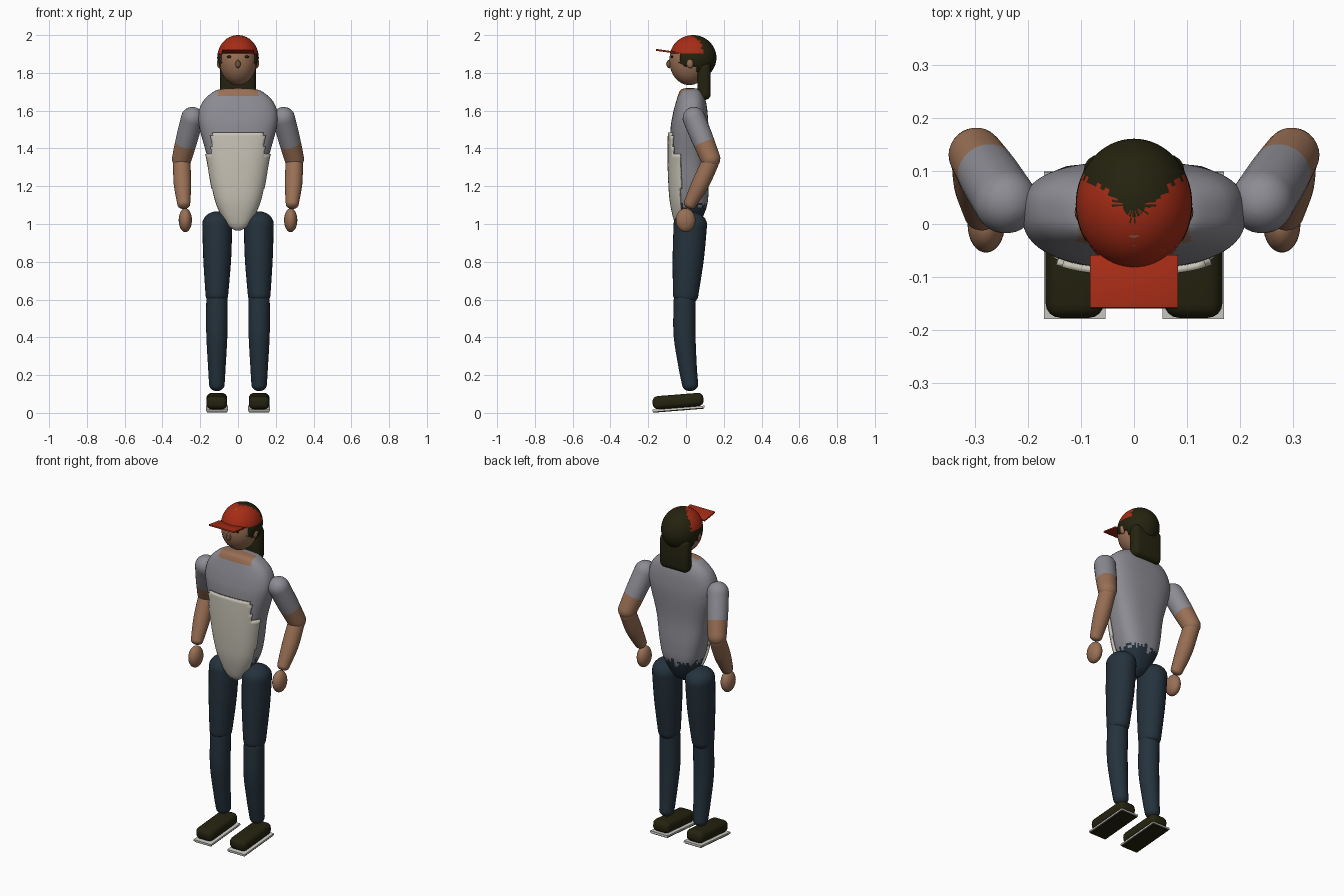
import bpy, bmesh, math, random
from mathutils import Vector, Matrix

random.seed(4)
if "Cube" in bpy.data.objects:
    bpy.data.objects.remove(bpy.data.objects["Cube"], do_unlink=True)


def material(name, r, g, b):
    m = bpy.data.materials.new(name)
    m.diffuse_color = (r, g, b, 1)
    m.use_nodes = True
    bsdf = next(n for n in m.node_tree.nodes if n.type == 'BSDF_PRINCIPLED')
    bsdf.inputs["Base Color"].default_value = (r, g, b, 1)
    bsdf.inputs["Roughness"].default_value = 0.8
    return m


SKIN = material("skin", 0.32, 0.16, 0.09)
GREY = material("grey_shirt", 0.26, 0.26, 0.29)
CREAM = material("cream_apron", 0.58, 0.55, 0.47)
NAVY = material("navy_trousers", 0.018, 0.032, 0.046)
HAIR = material("dark_olive", 0.018, 0.017, 0.005)
RED = material("red_cap", 0.38, 0.025, 0.008)
WHITE = material("white_sole", 0.62, 0.61, 0.57)


def finish(bm, name, mats, rule=None, solid=0):
    """Turn a bmesh into a smooth object; rule gives a material index, or None to cut the face."""
    bmesh.ops.recalc_face_normals(bm, faces=bm.faces)
    if rule:
        cut = []
        for f in bm.faces:
            i = rule(f.calc_center_median())
            if i is None:
                cut.append(f)
            else:
                f.material_index = i
        bmesh.ops.delete(bm, geom=cut, context='FACES')
    mesh = bpy.data.meshes.new(name)
    bm.to_mesh(mesh)
    bm.free()
    for m in mats:
        mesh.materials.append(m)
    ob = bpy.data.objects.new(name, mesh)
    bpy.context.scene.collection.objects.link(ob)
    if solid:
        mod = ob.modifiers.new("thickness", 'SOLIDIFY')
        mod.thickness, mod.offset = solid, -1
    bpy.ops.object.select_all(action='DESELECT')
    ob.select_set(True)
    bpy.context.view_layer.objects.active = ob
    bpy.ops.object.shade_smooth_by_angle(angle=math.radians(40))
    return ob


def ellipsoid(name, loc, radii, mats, rule=None, solid=0, segs=32):
    bm = bmesh.new()
    bmesh.ops.create_uvsphere(bm, u_segments=segs, v_segments=segs // 2, radius=1)
    bmesh.ops.transform(bm, verts=bm.verts,
                        matrix=Matrix.Translation(loc) @ Matrix.Diagonal((*radii, 1)))
    return finish(bm, name, mats, rule, solid)


def box(name, loc, size, mat, tilt=0, bevel=0, steps=4):
    bm = bmesh.new()
    bmesh.ops.create_cube(bm, size=1, matrix=Matrix.Diagonal((*size, 1)))
    if bevel:
        bmesh.ops.bevel(bm, geom=bm.edges[:], offset=bevel, segments=steps,
                        profile=0.5, affect='EDGES')
    bmesh.ops.transform(bm, verts=bm.verts, matrix=Matrix.Translation(loc)
                        @ Matrix.Rotation(math.radians(tilt), 4, 'X'))
    return finish(bm, name, [mat])


def skin_rings(rings):
    """Bridge a list of closed rings of points and cap both ends."""
    bm = bmesh.new()
    rows = [[bm.verts.new(p) for p in ring] for ring in rings]
    n = len(rows[0])
    for a, b in zip(rows, rows[1:]):
        for i in range(n):
            bm.faces.new((a[i], a[(i + 1) % n], b[(i + 1) % n], b[i]))
    bm.faces.new(rows[0])
    bm.faces.new(rows[-1])
    return bm


def spline(rows, steps):
    """Smooth interpolation through rows of numbers."""
    out = []
    for k in range(len(rows) - 1):
        p = [rows[max(0, min(len(rows) - 1, k + j))] for j in (-1, 0, 1, 2)]
        for s in range(steps):
            t = s / steps
            out.append([b + t * (c - a) / 2 + t * t * (a - 2.5 * b + 2 * c - d / 2)
                        + t ** 3 * ((d - a) / 2 + 1.5 * (b - c)) for a, b, c, d in zip(*p)])
    return out + [list(rows[-1])]


def limb(name, path, mats, rule=None, squash=1.0, depth=1.0, n=28):
    """Round-ended limb along (x, y, z, radius) points."""
    pts = spline(path, 8)
    d = (Vector(path[-1][:3]) - Vector(path[0][:3])).normalized()
    u = (Vector((1, 0, 0)) - d * d.x).normalized()
    v = d.cross(u)
    ends = []
    for (x, y, z, r), sign in ((pts[0], -1), (pts[-1], 1)):
        arc = [math.radians(a) for a in (15, 30, 45, 60, 75, 87)]
        ends.append([(*(Vector((x, y, z)) + d * sign * squash * r * math.sin(a)),
                      r * math.cos(a)) for a in arc])
    rings = []
    for x, y, z, r in ends[0][::-1] + pts + ends[1]:
        angles = [2 * math.pi * i / n for i in range(n)]
        rings.append([Vector((x, y, z)) + r * (u * math.cos(a) + v * depth * math.sin(a))
                      for a in angles])
    return finish(skin_rings(rings), name, mats, rule)


# Torso sections: height, half width, front, back
TORSO = [(0.965, 0.012, -0.02, 0.03), (1.0, 0.055, -0.045, 0.07), (1.1, 0.108, -0.07, 0.112),
         (1.2, 0.135, -0.08, 0.118), (1.35, 0.162, -0.085, 0.112), (1.5, 0.202, -0.082, 0.118),
         (1.58, 0.21, -0.07, 0.115), (1.65, 0.185, -0.052, 0.105), (1.7, 0.13, -0.035, 0.085),
         (1.715, 0.085, -0.02, 0.065), (1.72, 0.02, 0.01, 0.03)]


def torso(name, grow, mats, rule, solid=0, n=64):
    def power(c):
        return math.copysign(abs(c) ** 0.75, c)
    rings = []
    for z, w, front, back in spline(TORSO, 8):
        mid, half = (front + back) / 2, (back - front) / 2 + grow
        rings.append([(power(math.cos(a)) * (w + grow), mid + power(math.sin(a)) * half, z)
                      for a in (2 * math.pi * i / n for i in range(n))])
    return finish(skin_rings(rings), name, mats, rule, solid)


def torso_colour(c):
    if c.z > 1.68 and abs(c.x) < 0.105 and c.y < 0.03:
        return 1
    return 2 if c.z < 1.1 + random.uniform(-0.025, 0.025) else 0


def apron_area(c):
    low = c.z < 1.36 and c.y < -0.03
    bib = c.z < 1.49 and abs(c.x) < 0.14 and c.y < -0.03
    return 0 if low or bib else None


torso("torso", 0, [GREY, SKIN, NAVY], torso_colour)
torso("apron", 0.013, [CREAM], apron_area, solid=0.013)


# Head, hair shell with the cap over its front, and hanging hair
def hair_colour(c):
    if c.z > 1.908 and c.y < 0.01 + abs(c.x) * 0.9 + random.uniform(-0.012, 0.012):
        return 1
    side = c.y > -0.035 and c.z > 1.835
    return 0 if c.z > 1.908 or side or c.y > 0.06 else None


ellipsoid("head", (0, 0.017, 1.865), (0.1, 0.105, 0.13), [SKIN])
ellipsoid("hair_and_cap", (0, 0.037, 1.88), (0.11, 0.124, 0.12), [HAIR, RED],
          hair_colour, solid=0.008, segs=64)
box("hanging_hair", (0, 0.096, 1.757), (0.19, 0.07, 0.2), HAIR, bevel=0.03)
box("cap_visor", (0, -0.109, 1.915), (0.167, 0.102, 0.01), RED, tilt=-8, bevel=0.003, steps=2)
ellipsoid("nose", (0, -0.089, 1.847), (0.015, 0.016, 0.023), [SKIN], segs=8)

for side, s in (("left", 1), ("right", -1)):
    # Face details
    ellipsoid(side + "_ear", (s * 0.098, 0.022, 1.852), (0.014, 0.02, 0.028), [SKIN], segs=16)
    ellipsoid(side + "_eye", (s * 0.045, -0.074, 1.885), (0.015, 0.006, 0.007), [HAIR], segs=12)

    # Arm with a short sleeve cut square to the limb
    shoulder, elbow = Vector((s * 0.242, 0.042, 1.56)), Vector((s * 0.298, 0.13, 1.345))
    axis = elbow - shoulder

    def sleeve(c):
        return 0 if (c - shoulder).dot(axis) / axis.length_squared < 0.62 else 1

    limb(side + "_upper_arm", [(*shoulder, 0.06), (*shoulder.lerp(elbow, 0.5), 0.058),
                               (*elbow, 0.052)], [GREY, SKIN], sleeve)
    limb(side + "_forearm", [(s * 0.298, 0.128, 1.325, 0.046), (s * 0.294, 0.075, 1.21, 0.046),
                             (s * 0.287, 0.02, 1.105, 0.034)], [SKIN], squash=0.7)
    ellipsoid(side + "_hand", (s * 0.279, -0.002, 1.02), (0.035, 0.052, 0.063), [SKIN])

    # Leg
    limb(side + "_thigh", [(s * 0.11, 0.023, 1.0, 0.079), (s * 0.11, 0.012, 0.82, 0.074),
                           (s * 0.112, -0.002, 0.625, 0.06)], [NAVY], squash=0.85, depth=1.12)
    limb(side + "_shin", [(s * 0.112, -0.007, 0.6, 0.056), (s * 0.112, -0.008, 0.42, 0.056),
                          (s * 0.112, 0.008, 0.25, 0.047), (s * 0.112, 0.022, 0.15, 0.041)],
         [NAVY], squash=0.85, depth=1.04)

    # Shoe, toe tipped slightly down
    box(side + "_shoe_tread", (s * 0.112, -0.04, 0.0145), (0.106, 0.268, 0.006), HAIR, tilt=4.5)
    box(side + "_shoe_sole", (s * 0.112, -0.04, 0.0225), (0.116, 0.278, 0.01), WHITE, tilt=4.5)
    box(side + "_shoe_upper", (s * 0.112, -0.042, 0.0625), (0.11, 0.27, 0.07), HAIR,
        tilt=4.5, bevel=0.028)
